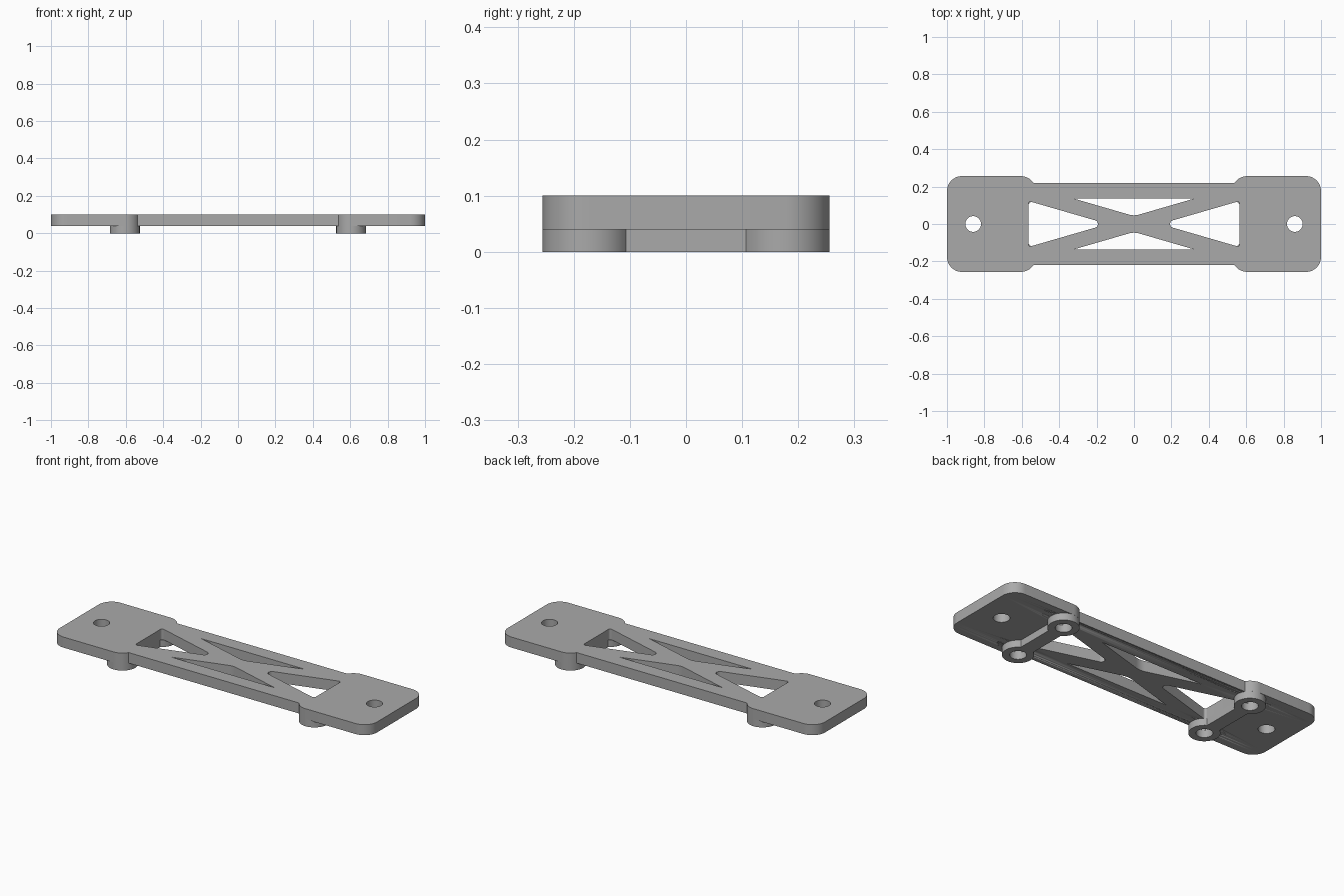
import bpy, bmesh
from math import sin, cos, tan, radians, pi
from mathutils import Vector

cube = bpy.data.objects.get("Cube")
if cube:
    bpy.data.objects.remove(cube, do_unlink=True)

BOSS_X, BOSS_Y, BOSS_R, HOLE_R = 0.605, 0.176, 0.08, 0.042
PLATE_Z, TOP_Z = 0.04, 0.10

grey = bpy.data.materials.new("plain_grey")
grey.use_nodes = True
colour = (0.4, 0.4, 0.4, 1)
grey.diffuse_color = colour
grey.node_tree.nodes["Principled BSDF"].inputs["Base Color"].default_value = colour


def arc(x, y, r, a0, a1, steps=12):
    """Points on an arc, angles in degrees."""
    angles = [radians(a0 + (a1 - a0) * i / steps) for i in range(steps + 1)]
    return [(x + r * cos(a), y + r * sin(a)) for a in angles]


def circle(x, y, r):
    return arc(x, y, r, 0, 360, 40)[:-1]


def fillet(corners, steps=8):
    """Polygon from (x, y, radius) corners, each one rounded."""
    out = []
    for i, (x, y, r) in enumerate(corners):
        p = Vector((x, y))
        a = (Vector(corners[i - 1][:2]) - p).normalized()
        b = (Vector(corners[(i + 1) % len(corners)][:2]) - p).normalized()
        if not r:
            out.append((x, y))
            continue
        half = a.angle(b) / 2
        centre = p + (a + b).normalized() * r / sin(half)
        start = p + a * r / tan(half) - centre
        end = p + b * r / tan(half) - centre
        for k in range(steps + 1):
            out.append(tuple(centre + start.lerp(end, k / steps).normalized() * r))
    return out


def extrude(name, outlines, z0, z1):
    """Solid slab from closed outlines; inner ones become holes."""
    curve = bpy.data.curves.new(name, 'CURVE')
    curve.dimensions, curve.fill_mode = '2D', 'BOTH'
    curve.extrude = (z1 - z0) / 2
    for pts in outlines:
        spline = curve.splines.new('POLY')
        spline.points.add(len(pts) - 1)
        for point, (x, y) in zip(spline.points, pts):
            point.co = (x, y, 0, 1)
        spline.use_cyclic_u = True
    temp = bpy.data.objects.new("temp", curve)
    bpy.context.collection.objects.link(temp)
    graph = bpy.context.evaluated_depsgraph_get()
    mesh = bpy.data.meshes.new_from_object(temp.evaluated_get(graph))
    bpy.data.objects.remove(temp)
    bpy.data.curves.remove(curve)
    bm = bmesh.new()
    bm.from_mesh(mesh)
    bmesh.ops.remove_doubles(bm, verts=bm.verts, dist=0.0001)
    bmesh.ops.recalc_face_normals(bm, faces=bm.faces)
    bmesh.ops.translate(bm, verts=bm.verts, vec=(0, 0, (z0 + z1) / 2))
    bm.to_mesh(mesh)
    bm.free()
    mesh.materials.clear()
    mesh.materials.append(grey)
    obj = bpy.data.objects.new(name, mesh)
    bpy.context.collection.objects.link(obj)
    return obj


def smooth(obj):
    bpy.ops.object.select_all(action='DESELECT')
    obj.select_set(True)
    bpy.context.view_layer.objects.active = obj
    bpy.ops.object.shade_smooth_by_angle(angle=pi / 6)


def turned(pts):
    return [(-x, -y) for x, y in pts]


# Plate outline: two rounded end pads joined by a narrower neck
pad = (arc(BOSS_X, -BOSS_Y, BOSS_R, 211.7, 270)
       + arc(0.92, -BOSS_Y, BOSS_R, 270, 360)
       + arc(0.92, BOSS_Y, BOSS_R, 0, 90)
       + arc(BOSS_X, BOSS_Y, BOSS_R, 90, 148.3))
outline = pad + turned(pad)

# Triangular windows that leave an X brace
side = fillet([(0.565, -0.123, 0.012), (0.565, 0.123, 0.012), (0.14, 0, 0.02)])
upper = fillet([(-0.326, 0.137, 0), (0.326, 0.137, 0), (0, 0.0425, 0.1)])
screw_hole = circle(0.86, 0, HOLE_R)
cuts = [side, upper, screw_hole]
plate = extrude("plate", [outline] + cuts + [turned(c) for c in cuts], PLATE_Z, TOP_Z)

# Blind recesses that carry the boss holes up into the plate
for sx in (-1, 1):
    for sy in (-1, 1):
        cutter = extrude("recess_cutter", [circle(sx * BOSS_X, sy * BOSS_Y, HOLE_R)],
                         0.0, 0.075)
        cutter.hide_render = True
        cutter.hide_set(True)
        cut = plate.modifiers.new("recess", 'BOOLEAN')
        cut.operation, cut.solver, cut.object = 'DIFFERENCE', 'EXACT', cutter
smooth(plate)

# Pair of ring bosses joined by a web, under each end
for name, sx in (("left_foot", 1), ("right_foot", -1)):
    x = sx * BOSS_X
    foot = (arc(x, BOSS_Y, BOSS_R, -60, 240, 36)
            + arc(x, -BOSS_Y, BOSS_R, 120, 420, 36))
    holes = [circle(x, s * BOSS_Y, HOLE_R) for s in (-1, 1)]
    smooth(extrude(name, [foot] + holes, 0, PLATE_Z))
